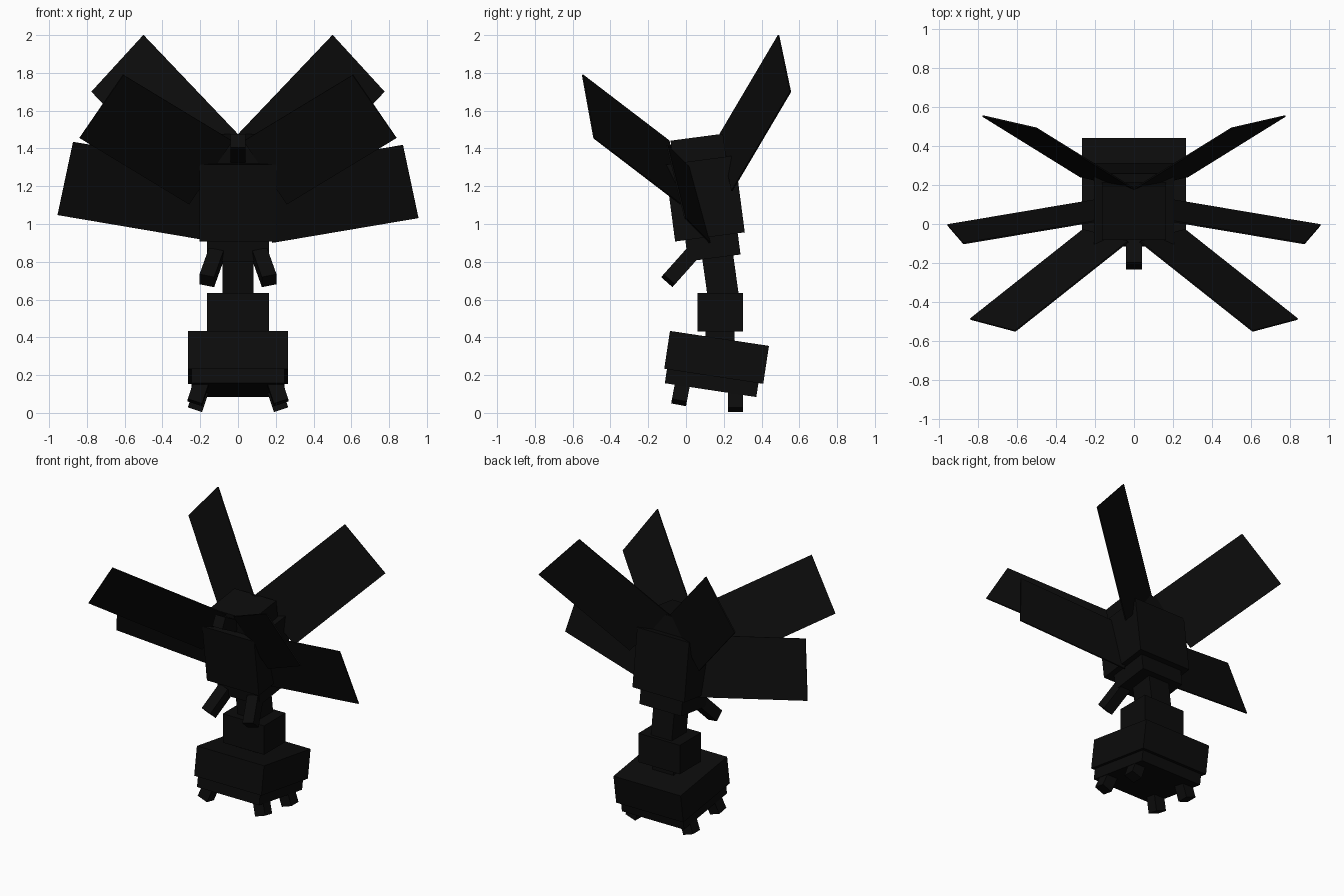
import bpy, bmesh, math
from mathutils import Vector, Matrix

cube = bpy.data.objects.get("Cube")
if cube:
    bpy.data.objects.remove(cube, do_unlink=True)

black = bpy.data.materials.new("soot_black")
black.use_nodes = True
COLOUR = (0.0035, 0.0035, 0.0035, 1)
black.diffuse_color = COLOUR
black.node_tree.nodes["Principled BSDF"].inputs["Base Color"].default_value = COLOUR


def finish(name, bm):
    bmesh.ops.recalc_face_normals(bm, faces=bm.faces)
    mesh = bpy.data.meshes.new(name)
    bm.to_mesh(mesh)
    bm.free()
    mesh.materials.append(black)
    obj = bpy.data.objects.new(name, mesh)
    bpy.context.scene.collection.objects.link(obj)
    return obj


def box(name, centre, size, tilt=0):
    """Box tilted about the x axis, in degrees."""
    bm = bmesh.new()
    m = (Matrix.Translation(centre) @ Matrix.Rotation(math.radians(tilt), 4, 'X')
         @ Matrix.Diagonal((*size, 1)))
    bmesh.ops.create_cube(bm, size=1, matrix=m)
    return finish(name, bm)


def strut(name, start, end, width):
    """Square bar between two points."""
    a, b = Vector(start), Vector(end)
    d = b - a
    z = d.normalized()
    x = (Vector((1, 0, 0)) - z * z.x).normalized()
    rot = Matrix((x, z.cross(x), z)).transposed().to_4x4()
    bm = bmesh.new()
    bmesh.ops.create_cube(bm, size=1, matrix=Matrix.Translation((a + b) / 2) @ rot
                          @ Matrix.Diagonal((width, width, d.length, 1)))
    return finish(name, bm)


def wing(name, side, top_tip, low_tip, top_root, lift=0, thick=0.008):
    """Thin parallelogram plate from two tip corners and one root corner."""
    flip = lambda p: Vector((p[0] * side, p[1], p[2] + lift))
    a, b, c = flip(top_tip), flip(low_tip), flip(top_root)
    d = c + b - a
    n = (b - a).cross(c - a).normalized() * thick / 2
    bm = bmesh.new()
    face = bm.faces.new([bm.verts.new(p - n) for p in (a, b, d, c)])
    new = bmesh.ops.extrude_face_region(bm, geom=[face])["geom"]
    bmesh.ops.translate(bm, vec=n * 2, verts=[v for v in new if isinstance(v, bmesh.types.BMVert)])
    return finish(name, bm)


# Body, cap and lower block lean together
box("body", (0, 0.10, 1.135), (0.41, 0.372, 0.41), 7.5)
box("cap", (0, 0.066, 1.39), (0.33, 0.28, 0.14), 7.5)
box("body_underside", (0, 0.142, 0.88), (0.33, 0.28, 0.12), 7.5)
strut("snout", (0, -0.06, 1.36), (0, -0.215, 1.44), 0.08)

# Neck and collar
box("upper_neck", (0, 0.18, 0.74), (0.165, 0.165, 0.28), 8)
box("collar", (0, 0.182, 0.533), (0.326, 0.242, 0.206))
box("lower_neck", (0, 0.18, 0.41), (0.165, 0.155, 0.12))

# Tilted base with a thinner slab under it
box("base", (0, 0.162, 0.294), (0.53, 0.53, 0.203), -8.6)
box("base_slab", (0, 0.136, 0.16), (0.49, 0.49, 0.08), -8.6)

for side, label in ((1, "left"), (-1, "right")):
    # Feet splay outwards
    strut(f"front_foot_{label}", (side * 0.18, -0.01, 0.20), (side * 0.228, -0.037, 0.055), 0.08)
    strut(f"back_foot_{label}", (side * 0.18, 0.262, 0.16), (side * 0.228, 0.262, 0.017), 0.08)
    # Small arms reach forward and down
    strut(f"arm_{label}", (side * 0.115, 0.03, 0.84), (side * 0.165, -0.095, 0.70), 0.08)
    # Three pairs of wings
    wing(f"back_wing_{label}", side, (0.50, 0.49, 2.0), (0.775, 0.553, 1.70), (0, 0.18, 1.475))
    wing(f"front_wing_{label}", side, (0.608, -0.548, 1.79), (0.838, -0.487, 1.455),
         (0.03, -0.09, 1.44))
    wing(f"middle_wing_{label}", side, (0.873, -0.1, 1.426), (0.955, -0.005, 1.04),
         (0.10, 0.03, 1.295), lift=-0.008 * side)
